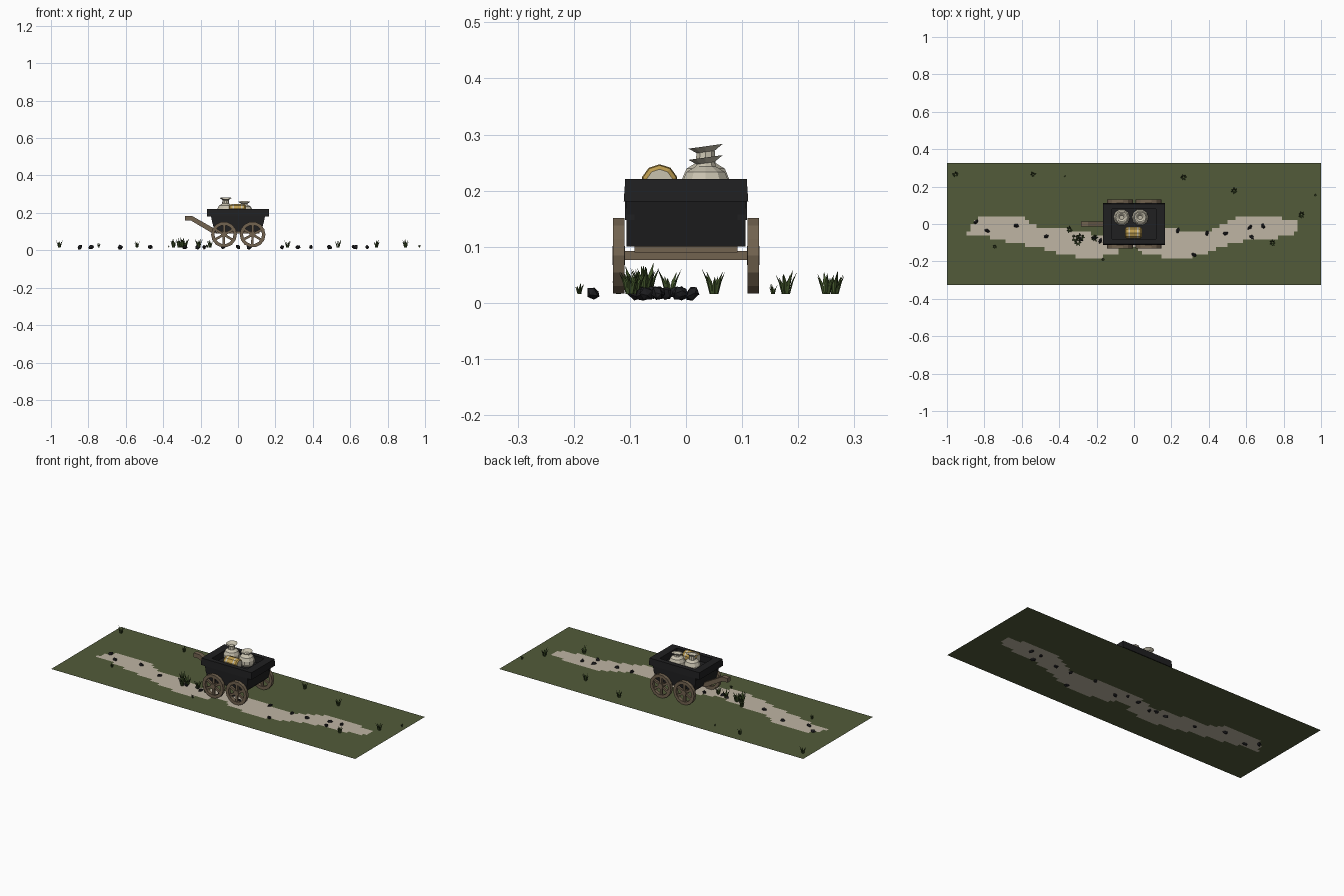
import bpy, bmesh, math, random
from mathutils import Matrix, Vector

cube = bpy.data.objects.get("Cube")
if cube:
    bpy.data.objects.remove(cube)
random.seed(4)
GROUND_Z = 0.016


def material(name, r, g, b):
    m = bpy.data.materials.new(name)
    m.use_nodes = True
    m.diffuse_color = (r, g, b, 1)
    m.node_tree.nodes["Principled BSDF"].inputs["Base Color"].default_value = (r, g, b, 1)
    return m


GREEN = material("meadow green", 0.085, 0.105, 0.042)
SAND = material("path sand", 0.52, 0.46, 0.37)
BLACK = material("charcoal wood", 0.014, 0.014, 0.015)
BROWN = material("weathered wood", 0.17, 0.125, 0.08)
CREAM = material("sack cream", 0.58, 0.54, 0.43)
GOLD = material("straw gold", 0.52, 0.34, 0.08)
GRASS = material("grass green", 0.05, 0.085, 0.022)
STONE = material("dark stone", 0.013, 0.013, 0.015)


def finish(name, bm, *mats):
    mesh = bpy.data.meshes.new(name)
    bm.to_mesh(mesh)
    bm.free()
    for m in mats:
        mesh.materials.append(m)
    ob = bpy.data.objects.new(name, mesh)
    bpy.context.collection.objects.link(ob)
    return ob


def add_box(bm, centre, size, rot=Matrix()):
    mat = Matrix.Translation(centre) @ rot @ Matrix.Diagonal((*size, 1))
    return bmesh.ops.create_cube(bm, size=1, matrix=mat)["verts"]


def add_lathe(bm, profile, sides, closed=False):
    """Spin (radius, height) points about z."""
    rings = []
    for r, h in profile:
        rings.append([bm.verts.new((r * math.cos(a), r * math.sin(a), h))
                      for a in (i * math.tau / sides for i in range(sides))])
    pairs = list(zip(rings, rings[1:]))
    if closed:
        pairs.append((rings[-1], rings[0]))
    for lo, hi in pairs:
        for i in range(sides):
            j = (i + 1) % sides
            bm.faces.new((lo[i], lo[j], hi[j], hi[i]))
    if not closed:
        bm.faces.new(rings[0][::-1])
        bm.faces.new(rings[-1])


def lerp_table(table, x):
    for (x0, a0, b0), (x1, a1, b1) in zip(table, table[1:]):
        if x0 <= x <= x1:
            t = (x - x0) / (x1 - x0)
            return a0 + t * (a1 - a0), b0 + t * (b1 - b0)
    return 1, 0


# Ground: grid whose cells inside the winding band become path
PATH = [(-0.89, -0.06, -0.04), (-0.84, -0.07, 0.035), (-0.78, -0.07, 0.05),
        (-0.6, -0.11, 0.045), (-0.55, -0.115, 0.0), (-0.48, -0.13, -0.02),
        (-0.4, -0.16, -0.02), (-0.3, -0.175, -0.04), (-0.18, -0.175, -0.06),
        (-0.1, -0.17, -0.04), (-0.08, -0.12, -0.03), (0.01, -0.12, -0.02),
        (0.06, -0.165, -0.02), (0.17, -0.175, -0.02), (0.28, -0.175, -0.04),
        (0.37, -0.17, -0.045), (0.45, -0.13, -0.02), (0.5, -0.11, 0.015),
        (0.6, -0.09, 0.05), (0.73, -0.08, 0.05), (0.8, -0.065, 0.03),
        (0.885, -0.045, 0.025)]
bm = bmesh.new()
bmesh.ops.create_grid(bm, x_segments=96, y_segments=32, size=1)
for v in bm.verts:
    v.co = (v.co.x, v.co.y * 0.327, GROUND_Z)
for f in bm.faces:
    c = f.calc_center_median()
    low, high = lerp_table(PATH, c.x)
    f.material_index = int(low < c.y < high)
finish("ground", bm, GREEN, SAND)

# Cart body: tapered box
bm = bmesh.new()
for v in add_box(bm, (0, 0, 0.141), (0.29, 0.212, 0.082)):
    if v.co.z < 0.141:
        v.co.x *= 0.86
finish("cart_body", bm, BLACK)

# Upper frame: four boards around the load, slightly narrowed at the top
bm = bmesh.new()
for s in (-1, 1):
    add_box(bm, (0, s * 0.097, 0.201), (0.334, 0.028, 0.04))
    add_box(bm, (s * 0.143, 0, 0.201), (0.048, 0.168, 0.04))
for v in bm.verts:
    if v.co.z > 0.2:
        v.co.x *= 0.985
        v.co.y *= 0.975
finish("cart_frame", bm, BLACK)

# Corner posts below the frame
bm = bmesh.new()
for sx in (-1, 1):
    for sy in (-1, 1):
        add_box(bm, (sx * 0.127, sy * 0.1, 0.165), (0.024, 0.017, 0.035))
finish("corner_posts", bm, BLACK)

# Chassis plank and axles
bm = bmesh.new()
add_box(bm, (0, 0, 0.097), (0.23, 0.184, 0.014))
for x in (-0.075, 0.078):
    add_box(bm, (x, 0, 0.084), (0.016, 0.23, 0.016))
finish("chassis", bm, BROWN)

# Wheels: faceted rim, hub and spokes, turned to face sideways
for label, x in (("rear", -0.075), ("lead", 0.078)):
    for side, y in (("near", -0.12), ("far", 0.12)):
        bm = bmesh.new()
        add_lathe(bm, [(0.069, -0.01), (0.069, 0.01), (0.051, 0.01), (0.051, -0.01)], 14, True)
        add_lathe(bm, [(0.017, -0.011), (0.017, 0.011)], 8)
        for k in range(3):
            add_box(bm, (0, 0, 0), (0.108, 0.013, 0.012),
                    Matrix.Rotation(k * math.pi / 3 + 0.5, 4, 'Z'))
        bmesh.ops.recalc_face_normals(bm, faces=bm.faces)
        wheel = finish(f"wheel_{label}_{side}", bm, BROWN)
        wheel.rotation_euler.x = math.pi / 2
        wheel.location = (x, y, 0.084)

# Pull handle: bent bar extruded across y
bm = bmesh.new()
bar = [(-0.283, 0.183), (-0.245, 0.183), (-0.13, 0.118), (-0.11, 0.09),
       (-0.14, 0.093), (-0.25, 0.158), (-0.283, 0.158)]
face = bm.faces.new([bm.verts.new((x, -0.013, z)) for x, z in bar])
new = bmesh.ops.extrude_face_region(bm, geom=[face])["geom"]
for v in new:
    if isinstance(v, bmesh.types.BMVert):
        v.co.y = 0.014
bmesh.ops.recalc_face_normals(bm, faces=bm.faces)
finish("pull_handle", bm, BROWN)

# Sacks: pinched neck with a tilted flaring mouth
SACK = [(0.034, 0.0), (0.045, 0.018), (0.044, 0.036), (0.036, 0.054),
        (0.019, 0.064), (0.017, 0.07), (0.032, 0.08), (0.024, 0.079), (0.012, 0.069)]
for name, x, lift in (("tall_sack", -0.066, 0.02), ("short_sack", 0.033, 0)):
    bm = bmesh.new()
    add_lathe(bm, [(r, h + (lift if h > 0.065 else lift * 0.3)) for r, h in SACK], 10)
    for v in bm.verts:
        if v.co.z > 0.066 + lift * 0.3:
            v.co.z += v.co.y * 0.14
    sack = finish(name, bm, CREAM)
    sack.location = (x, 0.035, 0.179)

# Straw roll with pale straps and ends
bm = bmesh.new()
add_lathe(bm, [(0.024, -0.045), (0.031, -0.039), (0.033, -0.027), (0.033, -0.019),
               (0.033, 0.019), (0.033, 0.027), (0.031, 0.039), (0.024, 0.045)], 10)
for f in bm.faces:
    h = abs(f.calc_center_median().z)
    f.material_index = int(0.019 < h < 0.027 or h > 0.044)
roll = finish("straw_roll", bm, GOLD, CREAM)
roll.rotation_euler.y = math.pi / 2
roll.location = (-0.003, -0.047, 0.214)

# Scattered stones along the path
bm = bmesh.new()
for x, y in [(-0.845, 0.01), (-0.785, -0.035), (-0.63, -0.008), (-0.47, -0.066),
             (-0.285, -0.08), (-0.215, -0.075), (-0.18, -0.09), (-0.08, -0.06),
             (0.0, -0.05), (0.06, -0.08), (0.235, -0.035), (0.32, -0.165), (0.39, -0.05),
             (0.49, -0.05), (0.62, -0.018), (0.63, -0.07), (0.69, -0.012)]:
    rot = Matrix.Rotation(random.uniform(0, math.pi), 4, 'Z') @ Matrix.Rotation(random.uniform(-0.5, 0.5), 4, 'Y')
    mat = Matrix.Translation((x, y, 0.017)) @ rot @ Matrix.Diagonal((0.016, 0.01, 0.012, 1))
    stone = bmesh.ops.create_icosphere(bm, subdivisions=1, radius=1, matrix=mat)["verts"]
    for v in stone:
        v.co += Vector(random.uniform(-0.002, 0.002) for _ in range(3))
        v.co.z = max(v.co.z, 0)
finish("path_stones", bm, STONE)

# Grass tufts: curved tapering blades leaning outwards
TUFTS = [(-0.955, 0.265, 0.04), (-0.54, 0.265, 0.035), (0.265, 0.25, 0.042),
         (0.535, 0.178, 0.042), (0.895, 0.05, 0.045), (0.74, -0.1, 0.042),
         (-0.345, -0.03, 0.045), (-0.315, -0.075, 0.055), (-0.285, -0.07, 0.055),
         (-0.3, -0.095, 0.05), (-0.21, -0.075, 0.045), (-0.15, -0.09, 0.04),
         (-0.745, -0.12, 0.025), (-0.165, -0.19, 0.02), (0.97, 0.155, 0.018),
         (-0.37, 0.255, 0.012)]
bm = bmesh.new()
for tx, ty, height in TUFTS:
    for k in range(7):
        a = k * math.tau / 7 + random.uniform(-0.3, 0.3)
        out = Vector((math.cos(a), math.sin(a), 0))
        side = Vector((-out.y, out.x, 0)) * height * 0.09
        h = height * random.uniform(0.6, 1.05)
        base = Vector((tx, ty, GROUND_Z)) + out * height * 0.12
        mid = base + out * h * 0.13 + Vector((0, 0, h * 0.55))
        tip = base + out * h * 0.38 + Vector((0, 0, h))
        thick = out * height * 0.07
        loops = [[bm.verts.new(p + o) for o in (-side * w, side * w, thick * w)]
                 for p, w in ((base, 0.8), (mid, 1))]
        top = bm.verts.new(tip)
        for i in range(3):
            j = (i + 1) % 3
            bm.faces.new((loops[0][i], loops[0][j], loops[1][j], loops[1][i]))
            bm.faces.new((loops[1][i], loops[1][j], top))
bmesh.ops.recalc_face_normals(bm, faces=bm.faces)
finish("grass_tufts", bm, GRASS)
